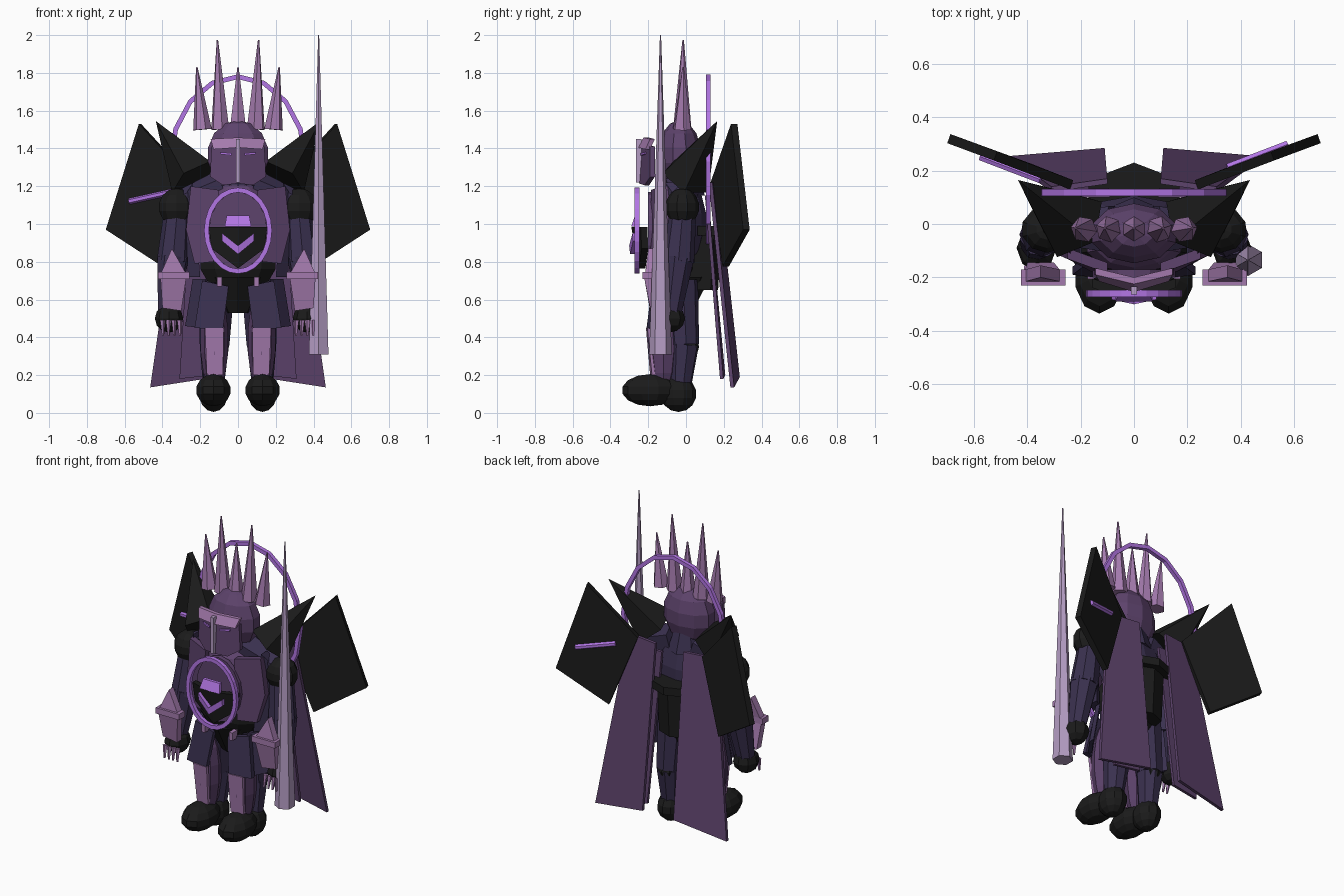
import bpy, bmesh, math
from mathutils import Vector, Matrix


def material(name, rgb):
    m = bpy.data.materials.new(name)
    m.diffuse_color = (*rgb, 1)
    return m


BLACK = material("charcoal", (0.011, 0.011, 0.011))
INDIGO = material("dark indigo", (0.042, 0.030, 0.078))
PLUM = material("plum", (0.11, 0.056, 0.15))
MAUVE = material("mauve", (0.37, 0.195, 0.42))
VIOLET = material("violet", (0.45, 0.18, 0.78))
STEEL = material("lavender steel", (0.46, 0.335, 0.55))


def finish(name, bm, mat):
    bmesh.ops.recalc_face_normals(bm, faces=bm.faces)
    me = bpy.data.meshes.new(name)
    bm.to_mesh(me)
    bm.free()
    me.materials.append(mat)
    ob = bpy.data.objects.new(name, me)
    bpy.context.collection.objects.link(ob)
    return ob


def ball(name, mat, c, r, u=10, v=7):
    bm = bmesh.new()
    bmesh.ops.create_uvsphere(bm, u_segments=u, v_segments=v, radius=1)
    bmesh.ops.transform(bm, matrix=Matrix.Translation(c) @ Matrix.Diagonal((*r, 1)), verts=bm.verts)
    return finish(name, bm, mat)


def spike(name, mat, a, b, r1, r2=0.0, sides=6):
    """Tapered prism or cone from point a to point b."""
    a, b = Vector(a), Vector(b)
    bm = bmesh.new()
    bmesh.ops.create_cone(bm, cap_ends=True, segments=sides, radius1=r1, radius2=r2, depth=(b - a).length)
    rot = (b - a).to_track_quat('Z', 'Y').to_matrix().to_4x4()
    bmesh.ops.transform(bm, matrix=Matrix.Translation((a + b) / 2) @ rot, verts=bm.verts)
    return finish(name, bm, mat)


def slab(name, mat, pts, push):
    """Polygon thickened along the push vector."""
    bm = bmesh.new()
    a = [bm.verts.new(p) for p in pts]
    b = [bm.verts.new(Vector(p) + Vector(push)) for p in pts]
    bm.faces.new(a)
    bm.faces.new(b[::-1])
    for i in range(len(a)):
        j = (i + 1) % len(a)
        bm.faces.new((a[j], a[i], b[i], b[j]))
    return finish(name, bm, mat)


def box(name, mat, lo, hi):
    x0, y0, z0 = lo
    x1, y1, z1 = hi
    return slab(name, mat, [(x0, y0, z0), (x1, y0, z0), (x1, y0, z1), (x0, y0, z1)], (0, y1 - y0, 0))


def ring(name, mat, c, rx, rz, tube, n=18, m=4):
    """Elliptical hoop of square section standing in the xz plane."""
    bm = bmesh.new()
    rows = []
    for i in range(n):
        a = 2 * math.pi * i / n
        row = []
        for j in range(m):
            t = 2 * math.pi * (j + 0.5) / m
            row.append(bm.verts.new((c[0] + (rx + tube * math.cos(t)) * math.sin(a),
                                     c[1] + tube * math.sin(t),
                                     c[2] + (rz + tube * math.cos(t)) * math.cos(a))))
        rows.append(row)
    for i in range(n):
        for j in range(m):
            p, q, k = rows[i], rows[(i + 1) % n], (j + 1) % m
            bm.faces.new((p[j], q[j], q[k], p[k]))
    return finish(name, bm, mat)


# Head, neck and torso
ball("head", PLUM, (0, -0.035, 1.365), (0.17, 0.115, 0.185))
spike("neck", INDIGO, (0, -0.02, 1.15), (0, -0.02, 1.28), 0.12, 0.08, 8)
ball("torso", INDIGO, (0, -0.02, 1.0), (0.23, 0.13, 0.25))
ball("chest", PLUM, (0, -0.07, 1.05), (0.19, 0.12, 0.17))
ball("abdomen", BLACK, (0, -0.07, 0.8), (0.215, 0.13, 0.17))
spike("hips", BLACK, (0, -0.04, 0.53), (0, -0.04, 0.72), 0.07, 0.17, 8)

# Crown
for i, tip in enumerate((1.83, 1.975, 1.83, 1.975, 1.83)):
    k = i - 2
    spike("crown_spike", MAUVE, (k * 0.094, -0.02, 1.5), (k * 0.109, -0.015, tip), 0.05, 0.004)

# Halo hoop behind, smaller hoop before the chest
ring("halo", VIOLET, (0, 0.118, 1.33), 0.357, 0.45, 0.018, 16)
ring("chest_hoop", VIOLET, (0, -0.26, 0.965), 0.167, 0.215, 0.018, 24)

# Chest emblem
slab("chest_disc", PLUM, [(0.155 * math.cos(a), -0.2, 0.965 + 0.205 * math.sin(a))
                          for a in (math.pi * i / 8 for i in range(16))], (0, 0.03, 0))
slab("emblem_bar", VIOLET, [(-0.07, -0.29, 0.987), (0.07, -0.29, 0.987), (0.06, -0.27, 1.045),
                            (-0.06, -0.27, 1.045)], (0, 0.02, 0))
for s in (-1, 1):
    slab("emblem_plate", BLACK, [(0, -0.29, 0.985), (s * 0.155, -0.24, 0.985), (s * 0.14, -0.235, 0.87),
                                 (0, -0.25, 0.765)], (0, 0.035, 0))
    slab("emblem_chevron", VIOLET, [(0, -0.296, 0.84), (s * 0.085, -0.28, 0.91), (s * 0.085, -0.283, 0.952),
                                    (0, -0.301, 0.885)], (0, 0.04, 0))

# Face mask
slab("mask_nose", STEEL, [(-0.011, -0.265, 1.22), (0.011, -0.265, 1.22), (0.011, -0.265, 1.45),
                          (-0.011, -0.265, 1.45)], (0, 0.03, 0))
for s in (-1, 1):
    slab("mask_cheek", PLUM, [(0, -0.25, 1.215), (s * 0.08, -0.22, 1.205), (s * 0.148, -0.19, 1.25),
                              (s * 0.14, -0.19, 1.41), (0, -0.235, 1.42)], (0, 0.025, 0))
    slab("eye_slit", VIOLET, [(s * 0.035, -0.24, 1.363), (s * 0.095, -0.22, 1.37),
                              (s * 0.095, -0.22, 1.38), (s * 0.035, -0.24, 1.375)], (0, 0.009, 0))
    slab("mask_brow", MAUVE, [(0, -0.255, 1.405), (s * 0.13, -0.215, 1.395), (s * 0.145, -0.19, 1.45),
                              (0, -0.225, 1.458)], (0, 0.025, 0))

# Back pack
slab("back_pack_lip", BLACK, [(-0.17, 0.06, 0.99), (0.17, 0.06, 0.99), (0.17, 0.165, 0.99), (0, 0.23, 0.99),
                              (-0.17, 0.165, 0.99)], (0, 0, -0.05))
slab("back_pack", BLACK, [(-0.12, 0, 0.65), (0.12, 0, 0.65), (0.1, 0.13, 0.65), (0, 0.17, 0.65),
                          (-0.1, 0.13, 0.65)], (0, 0.02, 0.32))

# Sword held point up
spike("sword", STEEL, (0.427, -0.135, 0.31), (0.427, -0.135, 2.0), 0.06, 0.003)

for s in (-1, 1):
    def P(x, y, z):
        return (s * x, y, z)

    # Shoulders and arms
    spike("shoulder_spike", BLACK, P(0.23, 0.0, 1.24), P(0.435, 0.165, 1.545), 0.14, 0, 5)
    spike("collar", INDIGO, P(0.08, -0.02, 1.19), P(0.3, -0.02, 1.12), 0.1, 0.06, 6)
    ball("shoulder_ball", BLACK, P(0.325, -0.02, 1.09), (0.1, 0.09, 0.1))
    spike("upper_arm", INDIGO, P(0.325, -0.02, 1.03), P(0.345, -0.04, 0.8), 0.072, 0.085, 8)
    spike("forearm", INDIGO, P(0.345, -0.04, 0.82), P(0.37, -0.08, 0.52), 0.085, 0.055, 8)
    ball("hand", BLACK, P(0.365, -0.09, 0.5), (0.075, 0.085, 0.075), 8, 6)
    for i in range(4):
        x = 0.31 + 0.03 * i
        spike("claw", MAUVE, P(x, -0.165, 0.49), P(x - 0.003, -0.175, 0.41), 0.015, 0.006, 5)

    # Gauntlet
    box("gauntlet_cuff", MAUVE, P(0.257, -0.23, 0.71), P(0.423, -0.17, 0.747))
    slab("gauntlet_peak", MAUVE, [P(0.28, -0.215, 0.747), P(0.405, -0.215, 0.747), P(0.35, -0.2, 0.87)],
         (0, 0.045, 0))
    slab("gauntlet_guard", MAUVE, [P(0.275, -0.22, 0.71), P(0.41, -0.22, 0.71), P(0.4, -0.19, 0.555),
                                   P(0.30, -0.19, 0.54)], (0, 0.045, 0))

    # Chest side plates and belt studs
    slab("chest_side_plate", PLUM, [P(0.1, -0.185, 1.18), P(0.25, -0.13, 1.2), P(0.275, -0.12, 0.97),
                                    P(0.23, -0.14, 0.79), P(0.13, -0.195, 0.8)], (0, 0.04, 0))
    slab("flank_plate", INDIGO, [P(0.24, -0.11, 1.22), P(0.28, -0.06, 1.15), P(0.265, -0.08, 0.72),
                                 P(0.2, -0.13, 0.72)], (0, 0.06, 0))
    box("belt_stud", MAUVE, P(0.085, -0.215, 0.67), P(0.11, -0.16, 0.72))

    # Skirt plates
    slab("skirt_front", INDIGO, [P(0.05, -0.18, 0.67), P(0.19, -0.16, 0.7), P(0.23, -0.19, 0.45),
                                 P(0.08, -0.21, 0.44)], (0, 0.03, 0))
    slab("skirt_side", INDIGO, [P(0.17, -0.15, 0.71), P(0.24, -0.06, 0.71), P(0.28, -0.07, 0.46),
                                P(0.2, -0.18, 0.45)], (0, 0.04, 0))

    # Legs and feet
    spike("thigh", INDIGO, P(0.11, -0.03, 0.7), P(0.125, -0.01, 0.36), 0.095, 0.08, 8)
    spike("calf", INDIGO, P(0.125, -0.01, 0.36), P(0.13, -0.03, 0.12), 0.08, 0.055, 8)
    ball("knee", BLACK, P(0.125, 0.01, 0.35), (0.065, 0.06, 0.05), 8, 6)
    ball("shin_guard", PLUM, P(0.125, -0.12, 0.38), (0.075, 0.08, 0.27), 8, 7)
    slab("shin_plate", MAUVE, [P(0.08, -0.19, 0.2), P(0.165, -0.18, 0.2), P(0.175, -0.205, 0.45),
                               P(0.075, -0.212, 0.45)], (0, 0.02, 0))
    ball("foot", BLACK, P(0.13, -0.19, 0.12), (0.097, 0.15, 0.085))
    ball("heel", BLACK, P(0.13, -0.04, 0.1), (0.08, 0.095, 0.095))

    # Cape layers
    slab("cape_panel", PLUM, [P(0.1, 0.15, 1.22), P(0.31, 0.12, 1.22), P(0.465, 0.235, 0.135),
                              P(0.11, 0.265, 0.19)], (0, 0.02, 0))
    slab("cape_lining", PLUM, [P(0.09, 0.1, 1.15), P(0.25, 0.1, 1.15), P(0.31, 0.18, 0.18),
                               P(0.13, 0.19, 0.2)], (0, 0.018, 0))

    # Wing blades with a stripe on one face
    slab("wing", BLACK, [P(0.525, 0.238, 1.53), P(0.70, 0.303, 0.97), P(0.40, 0.193, 0.775),
                         P(0.24, 0.13, 1.22)], P(-0.012, 0.034, 0))
    dy = 0.034 if s > 0 else -0.012
    spike("wing_stripe", VIOLET, P(0.575, 0.264 + dy, 1.12), P(0.35, 0.178 + dy, 1.17), 0.016, 0.016, 6)
